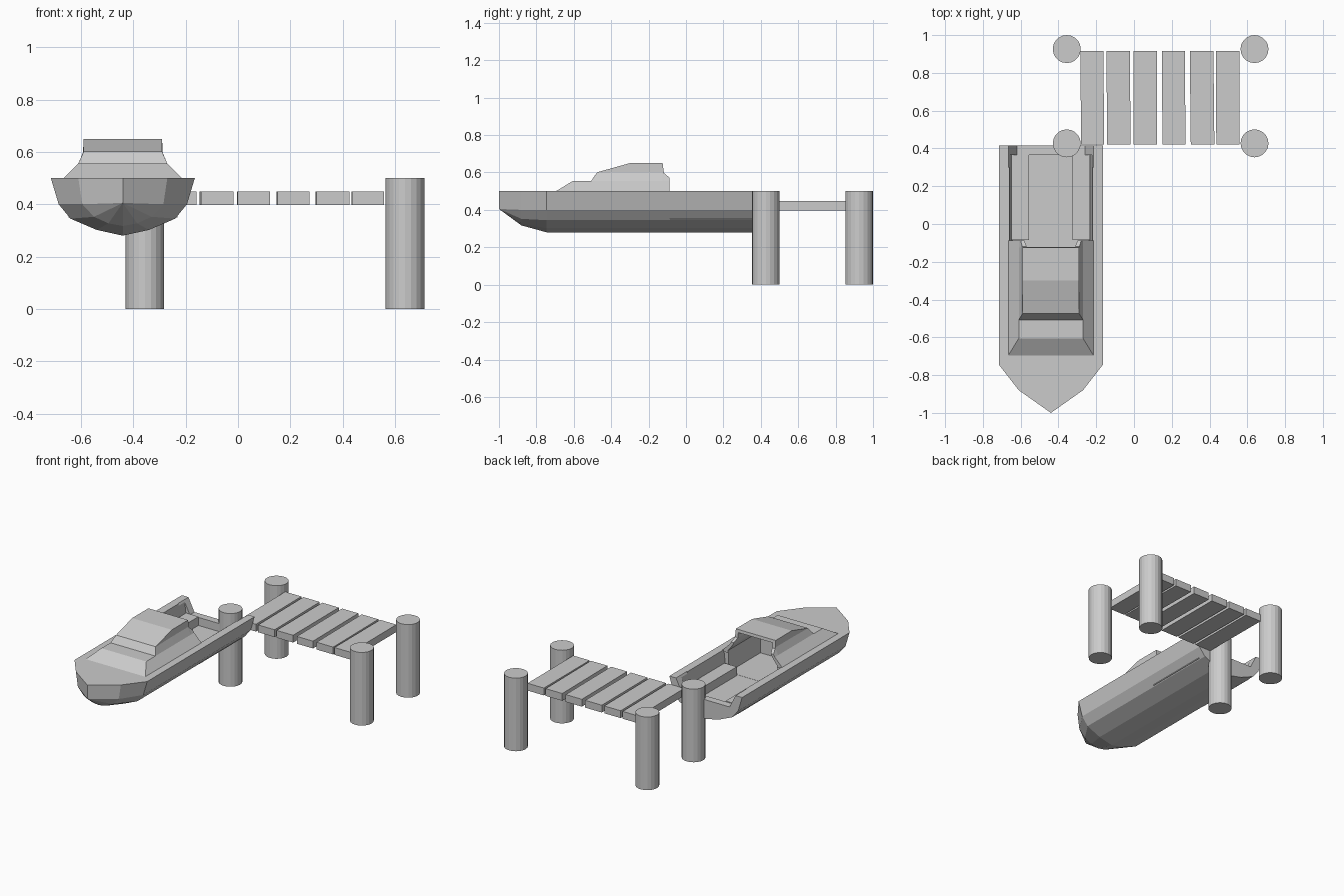
import bpy, bmesh, random
from mathutils import Matrix

if "Cube" in bpy.data.objects:
    bpy.data.objects.remove(bpy.data.objects["Cube"])

random.seed(4)
BX = -0.44  # boat centre line
grey = bpy.data.materials.new("plain grey")
grey.diffuse_color = (0.6, 0.6, 0.6, 1)
grey.use_nodes = True
grey.node_tree.nodes["Principled BSDF"].inputs["Base Color"].default_value = grey.diffuse_color


def finish(name, bm):
    bmesh.ops.remove_doubles(bm, verts=bm.verts, dist=1e-5)
    bmesh.ops.recalc_face_normals(bm, faces=bm.faces)
    me = bpy.data.meshes.new(name)
    bm.to_mesh(me)
    bm.free()
    me.materials.append(grey)
    ob = bpy.data.objects.new(name, me)
    bpy.context.collection.objects.link(ob)
    return ob


def box(name, x0, x1, y0, y1, z0, z1, skew=0.0):
    bm = bmesh.new()
    bmesh.ops.create_cube(bm, size=1)
    for v in bm.verts:
        x, y, z = v.co
        v.co = ((x0 + x1) / 2 + x * (x1 - x0) + y * skew,
                (y0 + y1) / 2 + y * (y1 - y0), (z0 + z1) / 2 + z * (z1 - z0))
    return finish(name, bm)


def loft(name, stations):
    """Mirrored cross-sections (half width, z) joined along y."""
    bm = bmesh.new()
    rings = []
    for y, prof in stations:
        pts = [(BX + w, z) for w, z in prof] + [(BX - w, z) for w, z in reversed(prof)]
        rings.append([bm.verts.new((x, y, z)) for x, z in pts])
    n = len(rings[0])
    for a, b in zip(rings, rings[1:]):
        for i in range(n):
            j = (i + 1) % n
            bm.faces.new((a[i], a[j], b[j], b[i]))
    bm.faces.new(rings[0])
    bm.faces.new(rings[-1])
    return finish(name, bm)


def cut(ob, cutters):
    for c in cutters:
        c.hide_render = True
        m = ob.modifiers.new("cut", 'BOOLEAN')
        m.operation = 'DIFFERENCE'
        m.solver = 'EXACT'
        m.object = c
    dg = bpy.context.evaluated_depsgraph_get()
    me = bpy.data.meshes.new_from_object(ob.evaluated_get(dg))
    ob.modifiers.clear()
    ob.data = me


# Dock posts
for x in (-0.356, 0.638):
    for y in (0.427, 0.926):
        bm = bmesh.new()
        bmesh.ops.create_cone(bm, cap_ends=True, segments=20, radius1=0.074, radius2=0.074,
                              depth=0.5, matrix=Matrix.Translation((x, y, 0.25)))
        finish("dock_post", bm)

# Dock planks, slightly uneven
for x0, x1 in ((-0.282, -0.16), (-0.144, -0.02), (-0.003, 0.122),
               (0.149, 0.271), (0.298, 0.423), (0.435, 0.558)):
    box("dock_plank", x0, x1, 0.42, 0.915, 0.398, 0.448, random.uniform(-0.006, 0.006))

# Hull
mid = [(0.275, 0.5), (0.245, 0.4), (0.2, 0.345), (0.1, 0.302), (0, 0.28)]
hull = loft("hull", [
    (-1.0, [(0, 0.5), (0, 0.405), (0, 0.405), (0, 0.405), (0, 0.405)]),
    (-0.88, [(0.17, 0.5), (0.155, 0.4), (0.11, 0.352), (0.055, 0.327), (0, 0.317)]),
    (-0.745, mid), (0.415, mid)])

# Cabin
full = [(0.225, 0.49), (0.225, 0.5), (0.17, 0.555), (0.15, 0.603), (0.15, 0.65)]
cabin = loft("cabin", [
    (-0.695, [(0.225, 0.49)] + [(0.225, 0.5)] * 4),
    (-0.605, full[:2] + [(0.17, 0.555)] * 3),
    (-0.507, full[:2] + [(0.17, 0.555)] * 3),
    (-0.475, full[:3] + [(0.15, 0.6), (0.15, 0.601)]),
    (-0.30, full), (-0.125, full),
    (-0.118, full[:3] + [(0.152, 0.595), (0.152, 0.597)]),
    (-0.088, full[:3] + [(0.16, 0.57), (0.16, 0.572)])])

# Hollows: cockpit, transom opening, wheelhouse
well = [(0.225, 0.52), (0.22, 0.5), (0.203, 0.355)]
cockpit = loft("cutter_cockpit", [(-0.095, well), (0.365, well)])
gap = [(0.232, 0.52), (0.225, 0.5), (0.18, 0.41)]
transom = loft("cutter_transom", [(0.3, gap), (0.5, gap)])
room = [(0.185, 0.356), (0.185, 0.505), (0.15, 0.55), (0.13, 0.595)]
house = loft("cutter_house", [
    (-0.44, room[:3] + [(0.138, 0.575), (0.13, 0.59)]),
    (-0.29, room + [(0.13, 0.63)]),
    (0.0, room + [(0.13, 0.63)])])
cut(hull, [cockpit, transom, house])
cut(cabin, [house])
for c in (cockpit, transom, house):
    bpy.data.objects.remove(c)

# Side benches
for s in (-1, 1):
    a, b = sorted((BX + s * 0.115, BX + s * 0.208))
    box("bench", a, b, -0.085, 0.366, 0.35, 0.415)
